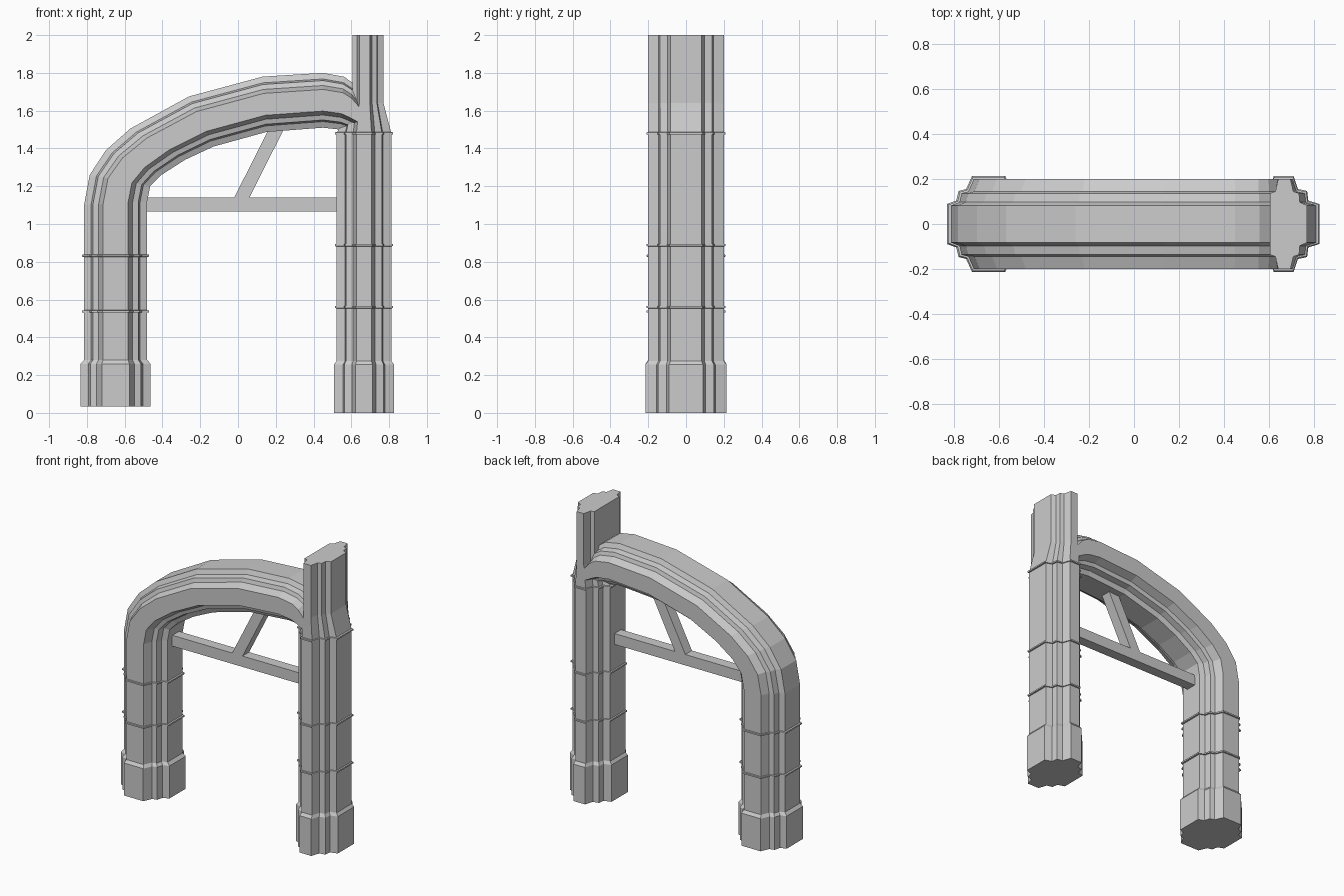
import bpy, bmesh
from mathutils import Vector

if "Cube" in bpy.data.objects:
    bpy.data.objects.remove(bpy.data.objects["Cube"])

# Quarter moulding profiles: (across, depth), from the side face to the front face
WIDE = [(0.167, 0.083), (0.13, 0.097), (0.12, 0.137), (0.09, 0.145), (0.066, 0.2)]
SLIM = [(0.145, 0.083), (0.10, 0.097), (0.095, 0.137), (0.058, 0.145), (0.04, 0.2)]


def full(quarter):
    """Mirror a quarter profile into a closed outline."""
    half = quarter + [(-u, v) for u, v in reversed(quarter)]
    return half + [(u, -v) for u, v in reversed(half)]


def loft(name, sections):
    """Skin a list of equal-length point loops and cap both ends."""
    bm = bmesh.new()
    loops = [[bm.verts.new(p) for p in s] for s in sections]
    n = len(loops[0])
    for a, b in zip(loops, loops[1:]):
        for i in range(n):
            j = (i + 1) % n
            bm.faces.new((a[i], a[j], b[j], b[i]))
    bm.faces.new(loops[0])
    bm.faces.new(loops[-1])
    bmesh.ops.recalc_face_normals(bm, faces=bm.faces)
    mesh = bpy.data.meshes.new(name)
    bm.to_mesh(mesh)
    bm.free()
    obj = bpy.data.objects.new(name, mesh)
    bpy.context.collection.objects.link(obj)
    return obj


def level(quarter, cx, z, sx=1.0, sy=1.0, left_limit=-1.0):
    """Horizontal section of a column."""
    return [(cx + max(u * sx, left_limit), v * sy, z) for u, v in full(quarter)]


def across(quarter, outer, inner):
    """Section stretched between an outer and an inner point of the arch."""
    o, i = Vector((outer[0], 0, outer[1])), Vector((inner[0], 0, inner[1]))
    w = quarter[0][0]
    return [o.lerp(i, (u / w + 1) / 2) + Vector((0, v, 0)) for u, v in full(quarter)]


LX, RX = -0.648, 0.667

# Left column sweeping into the arch
arch_pairs = [
    ((-0.815, 1.10), (-0.481, 1.12)),
    ((-0.785, 1.26), (-0.465, 1.20)),
    ((-0.70, 1.39), (-0.405, 1.26)),
    ((-0.57, 1.505), (-0.28, 1.34)),
    ((-0.26, 1.675), (-0.13, 1.41)),
    ((0.13, 1.78), (0.15, 1.487)),
    ((0.45, 1.80), (0.45, 1.51)),
    ((0.56, 1.78), (0.54, 1.50)),
    ((0.61, 1.745), (0.575, 1.49)),
    ((0.66, 1.66), (0.64, 1.48)),
]
loft("left_column_and_arch",
     [level(WIDE, LX, 0.035, 1.11, 1.075), level(WIDE, LX, 0.26, 1.11, 1.075),
      level(WIDE, LX, 0.28)] + [across(WIDE, o, i) for o, i in arch_pairs])

# Right column with plinth, tapering into the narrow upper shaft
loft("right_column",
     [level(SLIM, RX, 0.0, 1.1, 1.075), level(SLIM, RX, 0.255, 1.1, 1.075),
      level(SLIM, RX, 0.275), level(SLIM, RX, 1.48),
      level(SLIM, RX + 0.003, 1.64, 0.69, 1, -0.065),
      level(SLIM, RX + 0.003, 2.0, 0.69, 1, -0.065)])

# Thin bands round the columns
for label, quarter, cx, heights in (("left", WIDE, LX, (0.537, 0.832)),
                                    ("right", SLIM, RX, (0.56, 0.888, 1.48))):
    for k, z in enumerate(heights):
        loft(f"{label}_band_{k + 1}",
             [level(quarter, cx, z + dz, s, s2) for dz, s, s2 in
              ((-0.007, 0.98, 0.98), (-0.005, 1.065, 1.045),
               (0.005, 1.065, 1.045), (0.007, 0.98, 0.98))])


def bar(name, a0, a1, b0, b1, t=0.036):
    """Straight timber between two end edges in the xz plane."""
    loft(name, [[(p[0], -t, p[1]), (q[0], -t, q[1]), (q[0], t, q[1]), (p[0], t, p[1])]
                for p, q in ((a0, a1), (b0, b1))])


# Tie beam and diagonal brace
bar("tie_beam", (-0.52, 1.065), (-0.52, 1.14), (0.56, 1.065), (0.56, 1.14))
bar("diagonal_brace", (-0.03, 1.12), (0.05, 1.12), (0.167, 1.51), (0.247, 1.51))
